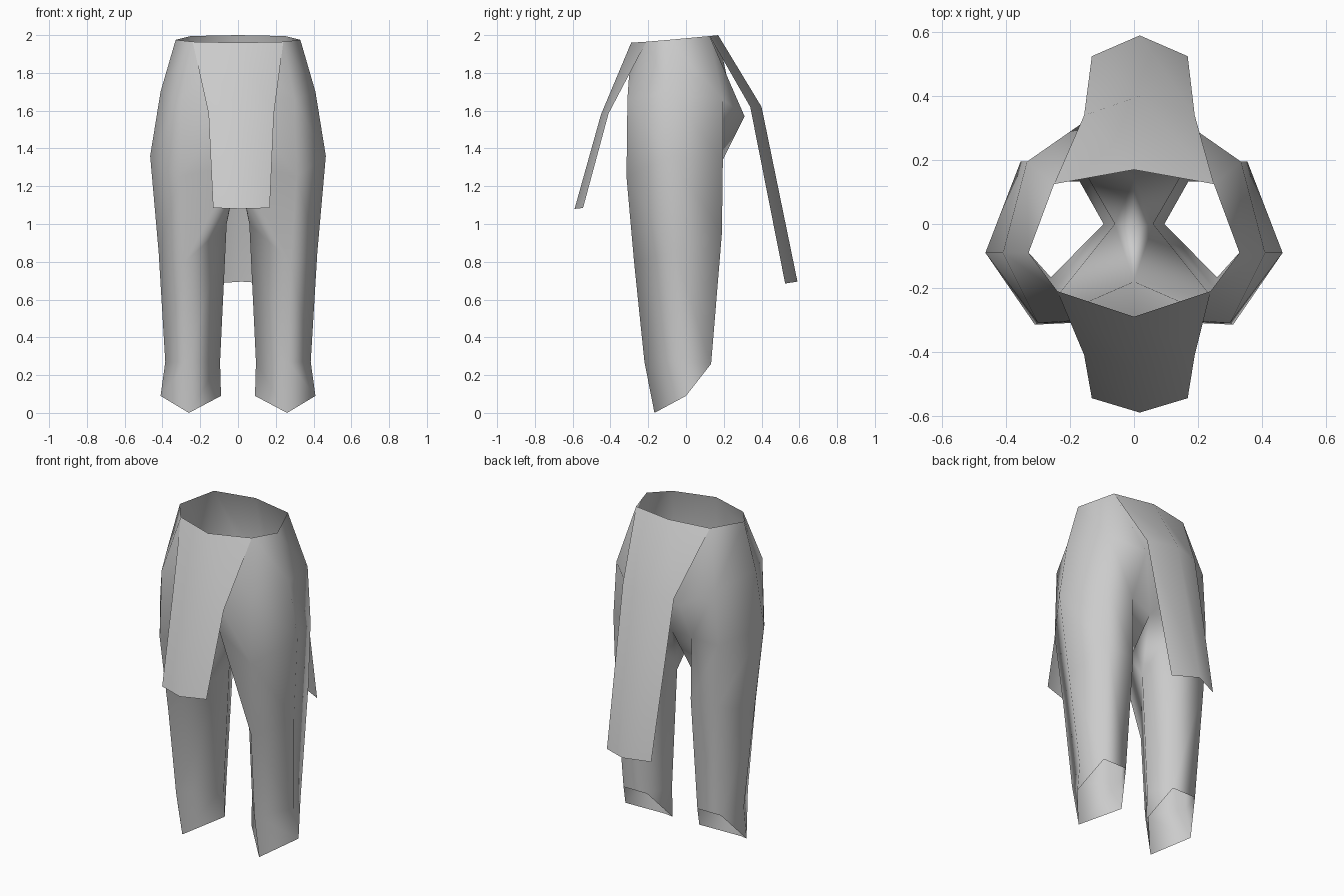
import bpy

cube = bpy.data.objects.get("Cube")
if cube:
    bpy.data.objects.remove(cube, do_unlink=True)

cloth = bpy.data.materials.new("grey_cloth")
cloth.use_nodes = True
GREY = (0.6, 0.6, 0.6, 1)
cloth.diffuse_color = GREY
cloth.node_tree.nodes["Principled BSDF"].inputs["Base Color"].default_value = GREY


def make_part(name, points, faces):
    """Smooth sheet from named points; faces are strings of point names."""
    keys = list(points)
    mesh = bpy.data.meshes.new(name)
    mesh.from_pydata(list(points.values()), [],
                     [[keys.index(k) for k in f.split()] for f in faces])
    mesh.materials.append(cloth)
    mesh.polygons.foreach_set("use_smooth", [True] * len(mesh.polygons))
    obj = bpy.data.objects.new(name, mesh)
    bpy.context.collection.objects.link(obj)
    return obj


def ring_faces(upper, lower, columns):
    return [f"{upper}_{a} {lower}_{a} {lower}_{b} {upper}_{b}"
            for a, b in zip(columns, columns[1:])]


# Left half of the trousers, ring by ring from waist to cuff
rings = {
    "waist": {"mid": (0, -.29, 1.96), "front": (.24, -.21, 1.965),
              "outer": (.33, -.09, 1.975), "back": (.25, .125, 1.995),
              "tail": (0, .17, 2)},
    "hip": {"mid": (0, -.30, 1.66), "front": (.30, -.31, 1.66),
            "outer": (.41, -.09, 1.70), "back": (.335, .195, 1.66),
            "seat": (.17, .31, 1.57), "tail": (0, .26, 1.57)},
    "thigh": {"mid": (0, -.18, 1.32), "front": (.31, -.315, 1.25),
              "outer": (.465, -.09, 1.36), "back": (.355, .195, 1.33),
              "seat": (.17, .19, 1.33), "tail": (0, .14, 1.31),
              "crotch": (0, -.02, 1.29)},
    "knee": {"front": (.28, -.275, .80), "outer": (.42, -.06, .85),
             "back": (.345, .19, .95), "seat": (.165, .19, .95),
             "inner": (.06, 0, 1.0)},
    "ankle": {"front": (.265, -.22, .27), "outer": (.385, -.01, .27),
              "back": (.33, .133, .26), "seat": (.17, .133, .26),
              "inner": (.095, 0, .27)},
    "cuff": {"front": (.26, -.167, 0), "outer": (.41, 0, .09),
             "inner": (.09, 0, .09)},
}
points = {f"{r}_{c}": p for r, cols in rings.items() for c, p in cols.items()}

faces = ring_faces("waist", "hip", ["mid", "front", "outer", "back"])
faces += ["waist_back hip_back hip_seat",
          "waist_back hip_seat hip_tail waist_tail"]
faces += ring_faces("hip", "thigh", ["mid", "front", "outer", "back", "seat", "tail"])
faces += ring_faces("thigh", "knee", ["front", "outer", "back", "seat"])
faces += ["thigh_seat knee_seat knee_inner thigh_tail",
          "thigh_tail knee_inner thigh_crotch",
          "thigh_crotch knee_inner thigh_mid",
          "thigh_mid knee_inner knee_front thigh_front"]
faces += ring_faces("knee", "ankle", ["front", "outer", "back", "seat", "inner", "front"])
faces += ring_faces("ankle", "cuff", ["inner", "front", "outer"])
faces += ["ankle_outer cuff_outer ankle_back", "ankle_seat cuff_inner ankle_inner"]

trousers = make_part("trousers", points, faces)
mirror = trousers.modifiers.new("mirror", "MIRROR")
mirror.use_clip = True
mirror.merge_threshold = 0.001


def flap(name, rows):
    """Creased hanging panel; each row: centre x, half width, edge y z, middle y z."""
    pts = {}
    for i, (cx, half, ey, ez, my, mz) in enumerate(rows):
        pts[f"{i}_right"] = (cx - half, ey, ez)
        pts[f"{i}_mid"] = (cx, my, mz)
        pts[f"{i}_left"] = (cx + half, ey, ez)
    quads = []
    for i in range(len(rows) - 1):
        quads += ring_faces(i, i + 1, ["right", "mid", "left"])
    if rows[-1][2] > 0:  # face the panel outward at the back
        quads = [" ".join(reversed(q.split())) for q in quads]
    return make_part(name, pts, quads)


flap("front_flap", [(0, .24, -.21, 1.965, -.29, 1.96),
                    (.017, .173, -.41, 1.585, -.45, 1.58),
                    (.018, .15, -.545, 1.085, -.59, 1.08)])
flap("back_flap", [(0, .25, .125, 1.995, .17, 2),
                   (.017, .173, .34, 1.62, .40, 1.62),
                   (.018, .15, .525, .685, .59, .695)])
